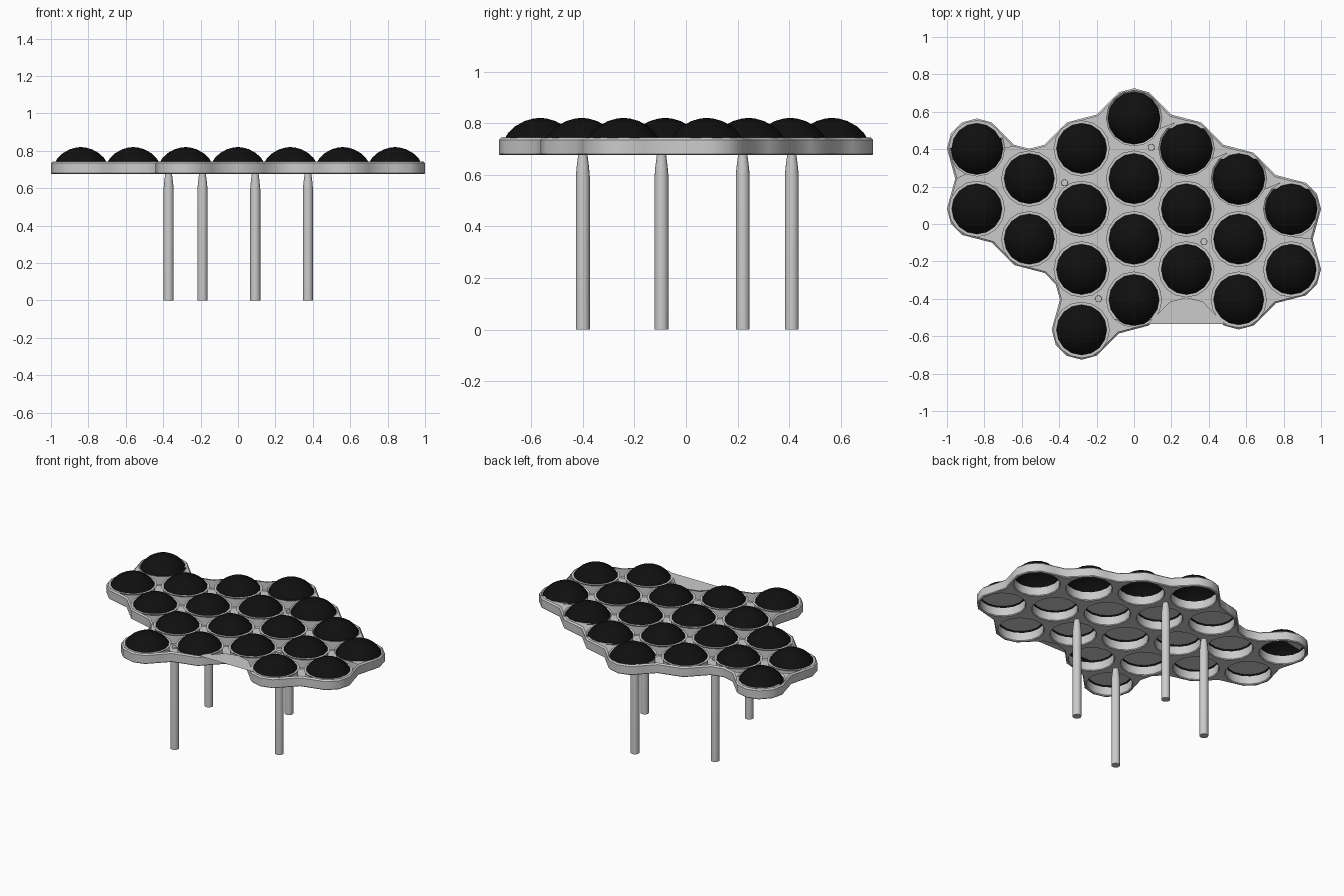
import bpy, bmesh, math
from mathutils import Vector

if "Cube" in bpy.data.objects:
    bpy.data.objects.remove(bpy.data.objects["Cube"])

DX, DY = 0.28, 0.28 / math.sqrt(3)      # honeycomb steps
R, RF, HOLE = 0.16, 0.158, 0.14         # cell radius, fillet radius, hole radius
N = 16

# Honeycomb cells as (column, half-row): rim cells counter-clockwise, then inner ones
rim = [(-1, -3.5), (0, -2.5), (1, -1.5), (2, -2.5), (3, -1.5), (3, 0.5), (2, 1.5),
       (1, 2.5), (0, 3.5), (-1, 2.5), (-2, 1.5), (-3, 2.5), (-3, 0.5), (-2, -0.5), (-1, -1.5)]
inner = [(-1, 0.5), (0, 1.5), (0, -0.5), (1, 0.5), (2, -0.5)]
to_xy = lambda c: Vector((c[0] * DX, c[1] * DY))
rim_xy = [to_xy(c) for c in rim]
cells = rim_xy + [to_xy(c) for c in inner]


def arc(c, r, a0, sweep):
    n = round(abs(sweep) / math.radians(30))
    if n == 0:
        a = a0 + sweep / 2
        return [c + r * Vector((math.cos(a), math.sin(a)))]
    return [c + r * Vector((math.cos(a0 + sweep * i / n), math.sin(a0 + sweep * i / n)))
            for i in range(n + 1)]


def outline(inset):
    """Rim cells joined by concave fillets, moved inwards by inset."""
    r, rf = R - inset, RF + inset
    count = len(rim_xy)
    fillets = []
    for i, a in enumerate(rim_xy):
        b = rim_xy[(i + 1) % count]
        d = b - a
        out = Vector((d.y, -d.x)).normalized()
        fillets.append((a + b) / 2 + out * math.sqrt((R + RF) ** 2 - (d.length / 2) ** 2))
    ang = lambda v: math.atan2(v.y, v.x)
    pts = []
    for i, c in enumerate(rim_xy):
        f, nxt = fillets[i], rim_xy[(i + 1) % count]
        a0, a1 = ang(fillets[i - 1] - c), ang(f - c)
        pts += arc(c, r, a0, (a1 - a0) % (2 * math.pi))
        b0, b1 = ang(c - f), ang(nxt - f)
        pts += arc(f, rf, b0, -((b0 - b1) % (2 * math.pi)))[1:-1]
    return pts


def circle(c, r):
    return [c + r * Vector((math.cos(t), math.sin(t)))
            for t in (2 * math.pi * i / N for i in range(N))]


def finish(bm, name, smooth=35):
    bmesh.ops.recalc_face_normals(bm, faces=bm.faces)
    me = bpy.data.meshes.new(name)
    bm.to_mesh(me)
    bm.free()
    ob = bpy.data.objects.new(name, me)
    bpy.context.collection.objects.link(ob)
    bpy.ops.object.select_all(action='DESELECT')
    ob.select_set(True)
    bpy.context.view_layer.objects.active = ob
    bpy.ops.object.shade_smooth_by_angle(angle=math.radians(smooth))
    return ob


def skin(bm, rings):
    """Bridge equal-sized rings of vertices with quads."""
    for lo, hi in zip(rings, rings[1:]):
        n = len(lo)
        for i in range(n):
            j = (i + 1) % n
            bm.faces.new((lo[i], lo[j], hi[j], hi[i]))


def lathe(name, profile, cap_bottom=False, smooth=35):
    bm = bmesh.new()
    rings = [[bm.verts.new((p.x, p.y, z)) for p in circle(Vector((0, 0)), r)]
             for r, z in profile]
    skin(bm, rings)
    bm.faces.new(rings[-1])
    if cap_bottom:
        bm.faces.new(rings[0])
    return finish(bm, name, smooth)


# Table top frame: chamfered walls around the outline and every hole
bm = bmesh.new()
levels = [(0.005, 0.676), (0, 0.681), (0, 0.735), (0.01, 0.744)]
bottom, top = [], []
for shape in [outline] + [lambda e, c=c: circle(c, HOLE + e) for c in cells]:
    rings = [[bm.verts.new((p.x, p.y, z)) for p in shape(e)] for e, z in levels]
    skin(bm, rings)
    bottom.append(rings[0])
    top.append(rings[-1])
for loops in (bottom, top):
    edges = [bm.edges.get((l[i - 1], l[i])) for l in loops for i in range(len(l))]
    bmesh.ops.triangle_fill(bm, edges=edges, use_beauty=True, normal=(0, 0, 1))
finish(bm, "honeycomb_frame")

# Black domes, one in each hole (shared mesh)
black = bpy.data.materials.new("black")
black.diffuse_color = (0.005, 0.005, 0.005, 1)
black.use_nodes = True
black.node_tree.nodes["Principled BSDF"].inputs["Base Color"].default_value = black.diffuse_color
dome = lathe("dome_1", [(0.14, 0.735), (0.124, 0.762), (0.096, 0.788),
                        (0.06, 0.808), (0.025, 0.818), (0.002, 0.82)], smooth=40)
dome.data.materials.append(black)
for i, c in enumerate(cells):
    ob = dome
    if i:
        ob = bpy.data.objects.new(f"dome_{i + 1}", dome.data)
        bpy.context.collection.objects.link(ob)
    ob.location = (c.x, c.y, 0)

# Four legs tapering at the top
for i, (x, y) in enumerate([(-0.19, -0.4), (0.374, -0.095), (0.092, 0.41), (-0.371, 0.22)]):
    leg = lathe(f"leg_{i + 1}", [(0.027, 0), (0.027, 0.595), (0.024, 0.63), (0.017, 0.685)], True)
    leg.location = (x, y, 0)
